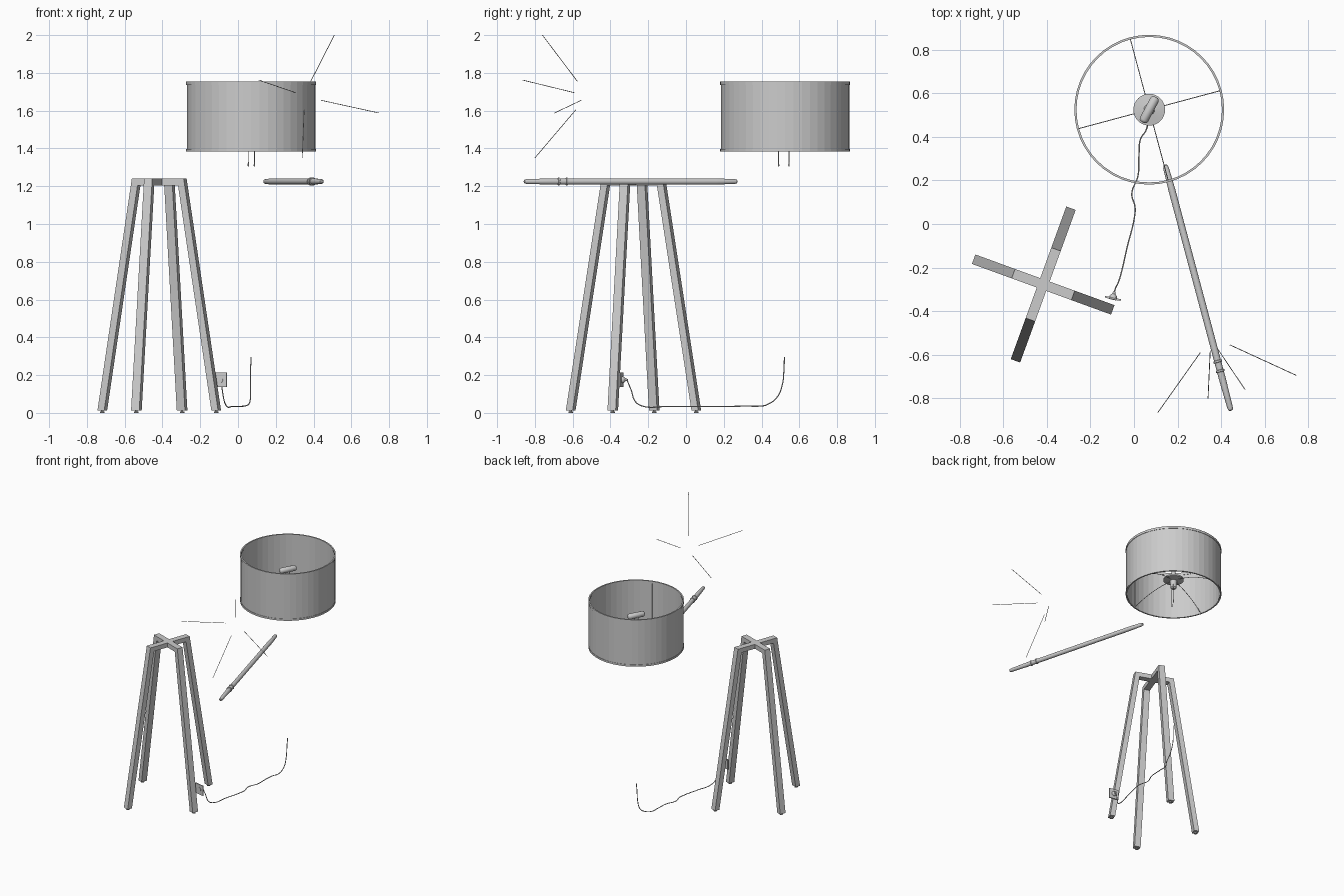
import bpy, bmesh, math
from mathutils import Vector, Matrix

if "Cube" in bpy.data.objects:
    bpy.data.objects.remove(bpy.data.objects["Cube"])

def link(name, bm, smooth=False):
    bmesh.ops.recalc_face_normals(bm, faces=bm.faces)
    me = bpy.data.meshes.new(name)
    bm.to_mesh(me)
    bm.free()
    ob = bpy.data.objects.new(name, me)
    bpy.context.collection.objects.link(ob)
    if smooth:
        bpy.ops.object.select_all(action='DESELECT')
        ob.select_set(True)
        bpy.context.view_layer.objects.active = ob
        bpy.ops.object.shade_smooth_by_angle(angle=math.radians(35))
    return ob

def lathe(name, start, axis, profile, n=24, closed=False, smooth=True):
    """Revolve (radius, distance) points about an axis from start."""
    bm = bmesh.new()
    mat = Matrix.Translation(start) @ Vector(axis).to_track_quat('Z', 'Y').to_matrix().to_4x4()
    rings = [[bm.verts.new(mat @ Vector((r * math.cos(2 * math.pi * i / n), r * math.sin(2 * math.pi * i / n), h)))
              for i in range(n)] for r, h in profile]
    pairs = list(zip(rings, rings[1:])) + ([(rings[-1], rings[0])] if closed else [])
    for a, b in pairs:
        for i in range(n):
            j = (i + 1) % n
            bm.faces.new((a[i], a[j], b[j], b[i]))
    if not closed:
        bm.faces.new(rings[0])
        bm.faces.new(rings[-1])
    return link(name, bm, smooth)

def rod(name, a, b, r, n=8):
    a, b = Vector(a), Vector(b)
    return lathe(name, a, b - a, [(r, 0), (r, (b - a).length)], n)

def wire(name, pts, r):
    cu = bpy.data.curves.new(name, 'CURVE')
    cu.dimensions = '3D'
    cu.bevel_depth = r
    cu.bevel_resolution = 2
    cu.use_fill_caps = True
    sp = cu.splines.new('BEZIER')
    sp.bezier_points.add(len(pts) - 1)
    for p, co in zip(sp.bezier_points, pts):
        p.co = co
        p.handle_left_type = p.handle_right_type = 'AUTO'
    sp.resolution_u = 8
    ob = bpy.data.objects.new(name, cu)
    bpy.context.collection.objects.link(ob)
    return ob

# Stand: two crossed leg frames, each a mitred splayed arch
STAND = Vector((-0.417, -0.278, 0))

def leg_frame(name, angle, rb, rt, w=0.046, t=0.038):
    half = [(rb - t, 0.012), (rb, 0.012), (rt, 1.24)]
    prof = [(rt - t + 0.006, 1.205)] + half
    prof += [(-x, z) for x, z in reversed(prof)]
    mat = Matrix.Translation(STAND) @ Matrix.Rotation(angle, 4, 'Z')
    bm = bmesh.new()
    face = bm.faces.new([bm.verts.new((x, -w / 2, z)) for x, z in prof])
    new = bmesh.ops.extrude_face_region(bm, geom=[face])['geom']
    bmesh.ops.translate(bm, vec=(0, w, 0), verts=[v for v in new if isinstance(v, bmesh.types.BMVert)])
    bm.transform(mat)
    link(name, bm)
    for s in (-1, 1):
        foot = mat @ Vector((s * (rb - t / 2), 0, 0))
        lathe(name + "_foot", foot, (0, 0, 1), [(0.012, 0), (0.012, 0.006), (0.006, 0.007), (0.006, 0.014)], 16)

leg_frame("leg_frame_wide", math.radians(-20), 0.34, 0.146)
leg_frame("leg_frame_deep", math.radians(70), 0.373, 0.172)

# Drum shade with rim bands
C = Vector((0.07, 0.525, 0))
UP = (0, 0, 1)

def ring(name, r0, r1, z0, z1):
    lathe(name, C, UP, [(r0, z0), (r1, z0), (r1, z1), (r0, z1)], 48, True, False)

ring("shade", 0.337, 0.341, 1.39, 1.75)
ring("shade_top_band", 0.334, 0.344, 1.737, 1.755)
ring("shade_bottom_band", 0.334, 0.344, 1.384, 1.398)

# Shade spokes and upright wires
for k in range(4):
    a = math.radians(15 + 90 * k)
    d = Vector((math.cos(a), math.sin(a), 0))
    wire("shade_spoke", [C + d * r + Vector((0, 0, z)) for r, z in
                         ((0.03, 1.5), (0.12, 1.485), (0.25, 1.44), (0.336, 1.395))], 0.002)
    if k % 2:
        rod("shade_upright", C + d * 0.335 + Vector((0, 0, 1.39)), C + d * 0.335 + Vector((0, 0, 1.745)), 0.002)

# Lamp holder: disc, socket, stem, bulb
lathe("lamp_holder", C, UP, [(0.012, 1.43), (0.022, 1.44), (0.025, 1.495), (0.073, 1.502), (0.073, 1.512),
                             (0.025, 1.52), (0.016, 1.53), (0.016, 1.63)], 32)
bd = Vector((math.cos(math.radians(62)), math.sin(math.radians(62)), 0))
lathe("bulb", C + bd * -0.065 + Vector((0, 0, 1.632)), bd,
      [(0.01, 0), (0.017, 0.004), (0.021, 0.012), (0.021, 0.118), (0.017, 0.126), (0.01, 0.13)], 24)

# Pull chains
for x, y in ((0.055, 0.49), (0.087, 0.545)):
    lathe("pull_chain", (x, y, 1.305), UP, [(0.003, 0), (0.004, 0.005), (0.003, 0.02), (0.0018, 0.024), (0.0018, 0.15)], 8)

# Swing arm with two collars
A0, A1 = Vector((0.445, -0.858, 1.225)), Vector((0.143, 0.272, 1.225))
L = (A1 - A0).length
prof = [(0.005, 0), (0.010, 0.004), (0.013, 0.015), (0.016, 0.15),
        (0.016, L - 0.12), (0.013, L - 0.015), (0.010, L - 0.004), (0.005, L)]
lathe("arm", A0, A1 - A0, prof)
ad = (A1 - A0).normalized()
for s in (0.19, 0.235):
    lathe("arm_collar", A0 + ad * (s - 0.006), ad,
          [(0.015, 0), (0.020, 0.002), (0.021, 0.006), (0.020, 0.010), (0.015, 0.012)])

# Radiating thin rays
for a, b in (((0.305, -0.59, 1.695), (0.11, -0.865, 1.762)),
             ((0.385, -0.575, 1.755), (0.51, -0.76, 2.0)),
             ((0.44, -0.555, 1.655), (0.745, -0.695, 1.588)),
             ((0.35, -0.583, 1.605), (0.34, -0.80, 1.35))):
    rod("ray", a, b, 0.0018, 8)

# Wall plate and plug, facing the back
P = Vector((-0.097, -0.342, 0.175))
rot = Matrix.Translation(P) @ Matrix.Rotation(math.radians(-12), 4, 'Z')
bm = bmesh.new()
bmesh.ops.create_cube(bm, size=1)
bm.transform(rot @ Matrix.Diagonal((0.075, 0.008, 0.078, 1)))
link("wall_plate", bm)
n = rot.to_3x3() @ Vector((0, 1, 0))
lathe("plug", P + n * -0.006, n, [(0.018, 0), (0.018, 0.016), (0.014, 0.022), (0.007, 0.028), (0.005, 0.04)], 20)

# Power cord along the floor and up
wire("cord", [P + n * 0.03, (-0.083, -0.29, 0.12), (-0.072, -0.268, 0.06), (-0.06, -0.23, 0.036),
              (-0.03, -0.10, 0.034), (0.0, 0.02, 0.033), (0.005, 0.075, 0.033), (-0.01, 0.14, 0.033),
              (0.018, 0.22, 0.034), (0.023, 0.32, 0.036), (0.03, 0.39, 0.036), (0.055, 0.43, 0.044),
              (0.066, 0.48, 0.08), (0.066, 0.51, 0.15), (0.066, 0.518, 0.22), (0.07, 0.521, 0.297)], 0.003)
